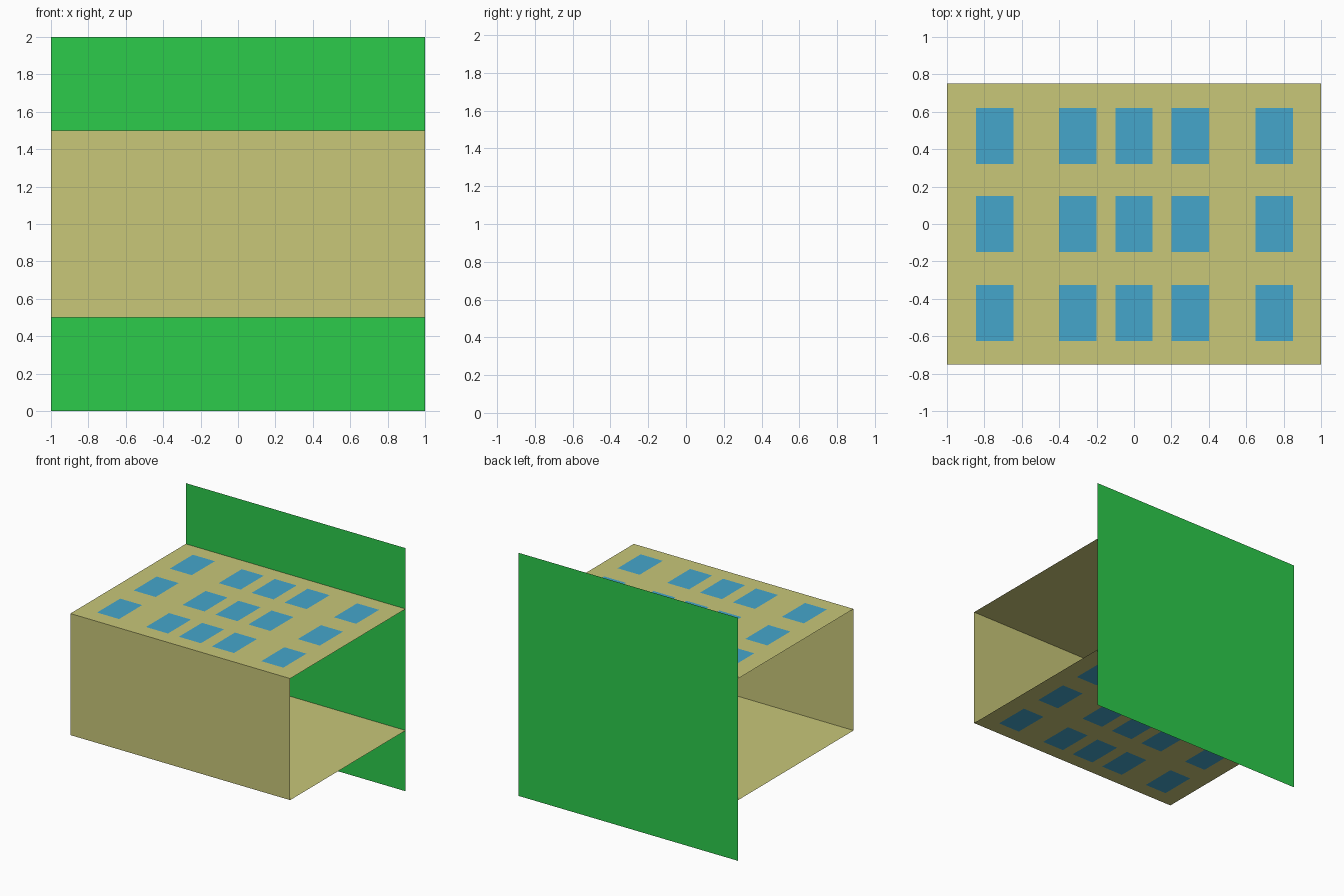
import bpy
from mathutils import Vector

if "Cube" in bpy.data.objects:
    bpy.data.objects.remove(bpy.data.objects["Cube"])


def material(name, color):
    m = bpy.data.materials.new(name)
    m.diffuse_color = (*color, 1)
    m.use_nodes = True
    m.node_tree.nodes["Principled BSDF"].inputs["Base Color"].default_value = m.diffuse_color
    return m


wall_mat = material("wall_tan", (0.58, 0.57, 0.19))
glass_mat = material("window_blue", (0.06, 0.38, 0.60))
green_mat = material("panel_green", (0.025, 0.60, 0.07))


def sheets(name, rects, mat):
    """One object made of flat rectangles: (centre, half edge u, half edge v)."""
    verts, faces = [], []
    for c, u, v in rects:
        c, u, v = Vector(c), Vector(u), Vector(v)
        n = len(verts)
        verts += [c - u - v, c + u - v, c + u + v, c - u + v]
        faces.append((n, n + 1, n + 2, n + 3))
    mesh = bpy.data.meshes.new(name)
    mesh.from_pydata(verts, [], faces)
    mesh.materials.append(mat)
    ob = bpy.data.objects.new(name, mesh)
    bpy.context.collection.objects.link(ob)
    return ob


W, D = 1.0, 0.75          # half width and half depth
LOW, HIGH = 0.5, 1.5      # levels of the two window walls

# Upright green back panel
sheets("back_panel", [((0, D, 1), (-W, 0, 0), (0, 0, 1))], green_mat)

# Tan shell, open at both ends
sheets("front_wall", [((0, -D, 1), (W, 0, 0), (0, 0, 0.5))], wall_mat)
sheets("upper_wall", [((0, 0, HIGH), (W, 0, 0), (0, D, 0))], wall_mat)
sheets("lower_wall", [((0, 0, LOW), (-W, 0, 0), (0, D, 0))], wall_mat)

# Window grids just outside the upper and lower walls
COLUMNS = (-0.745, -0.3, 0, 0.3, 0.75)
ROWS = (-0.475, 0, 0.47)
for name, z, side in (("upper_windows", HIGH + 0.002, 1),
                      ("lower_windows", LOW - 0.002, -1)):
    sheets(name, [((x, y, z), (side * 0.1, 0, 0), (0, 0.15, 0))
                  for x in COLUMNS for y in ROWS], glass_mat)
